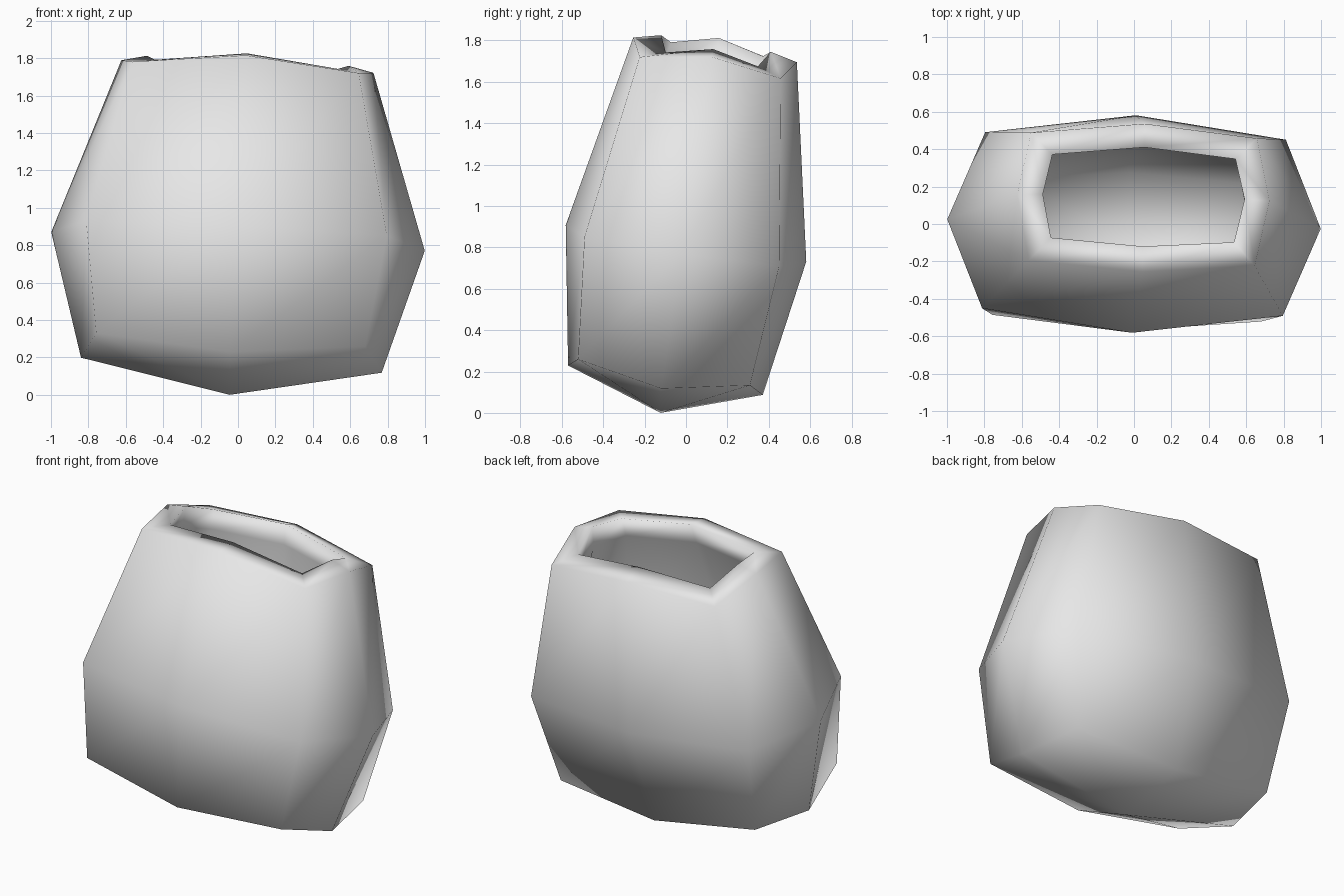
import bpy
import bmesh
from mathutils import Matrix, Vector

cube = bpy.data.objects.get("Cube")
if cube:
    bpy.data.objects.remove(cube)

# Pale grey material
grey = bpy.data.materials.new("pale_grey")
grey.use_nodes = True
colour = (0.8, 0.8, 0.8, 1)
grey.diffuse_color = colour
grey.node_tree.nodes["Principled BSDF"].inputs["Base Color"].default_value = colour

# Leaning frame of the vessel
side = Vector((1, -0.025, -0.05)).normalized()
depth = Vector((0.05, 0.148, 0.985)).cross(side).normalized()
up = side.cross(depth)
frame = Matrix((side, depth, up)).transposed().to_4x4()
frame.translation = (0, 0, 0.82)

bm = bmesh.new()


def ring(half_x, half_y, z, corner_x, corner_y, corner_z):
    """Eight points: four side middles and four corners."""
    points = []
    for sx, sy in ((1, 0), (1, 1), (0, 1), (-1, 1), (-1, 0), (-1, -1), (0, -1), (1, -1)):
        if sx and sy:
            co = (sx * corner_x, sy * corner_y, corner_z)
        else:
            co = (sx * half_x, sy * half_y, z)
        points.append(bm.verts.new(co))
    return points


def cap(points, z):
    """Four quads meeting at a centre point."""
    centre = bm.verts.new((0, 0, z))
    for i in range(0, 8, 2):
        bm.faces.new((centre, points[i], points[i + 1], points[(i + 2) % 8]))


rings = [
    # Outer wall
    ring(0.805, 0.476, -0.67, 0.72, 0.42, -0.595),
    ring(1.0, 0.588, 0, 0.805, 0.476, 0),
    ring(0.675, 0.40, 0.947, 0.605, 0.345, 0.89),
    # Lip of the opening
    ring(0.54, 0.268, 0.978, 0.49, 0.225, 0.925),
    # Hollow inside
    ring(0.55, 0.29, 0.84, 0.50, 0.25, 0.79),
    ring(0.86, 0.46, 0, 0.68, 0.36, 0),
    ring(0.68, 0.36, -0.55, 0.60, 0.31, -0.49),
]
for low, high in zip(rings, rings[1:]):
    for i in range(8):
        j = (i + 1) % 8
        bm.faces.new((low[i], low[j], high[j], high[i]))
cap(rings[0], -0.83)
cap(rings[-1], -0.70)

bmesh.ops.recalc_face_normals(bm, faces=bm.faces)
for face in bm.faces:
    face.smooth = True
bmesh.ops.transform(bm, matrix=frame, verts=bm.verts)

# Stand the vessel on the ground
lowest = min(v.co.z for v in bm.verts)
bmesh.ops.translate(bm, vec=(0, 0, -lowest), verts=bm.verts)

mesh = bpy.data.meshes.new("hollow_vessel")
bm.to_mesh(mesh)
bm.free()
mesh.materials.append(grey)
vessel = bpy.data.objects.new("hollow_vessel", mesh)
bpy.context.collection.objects.link(vessel)
